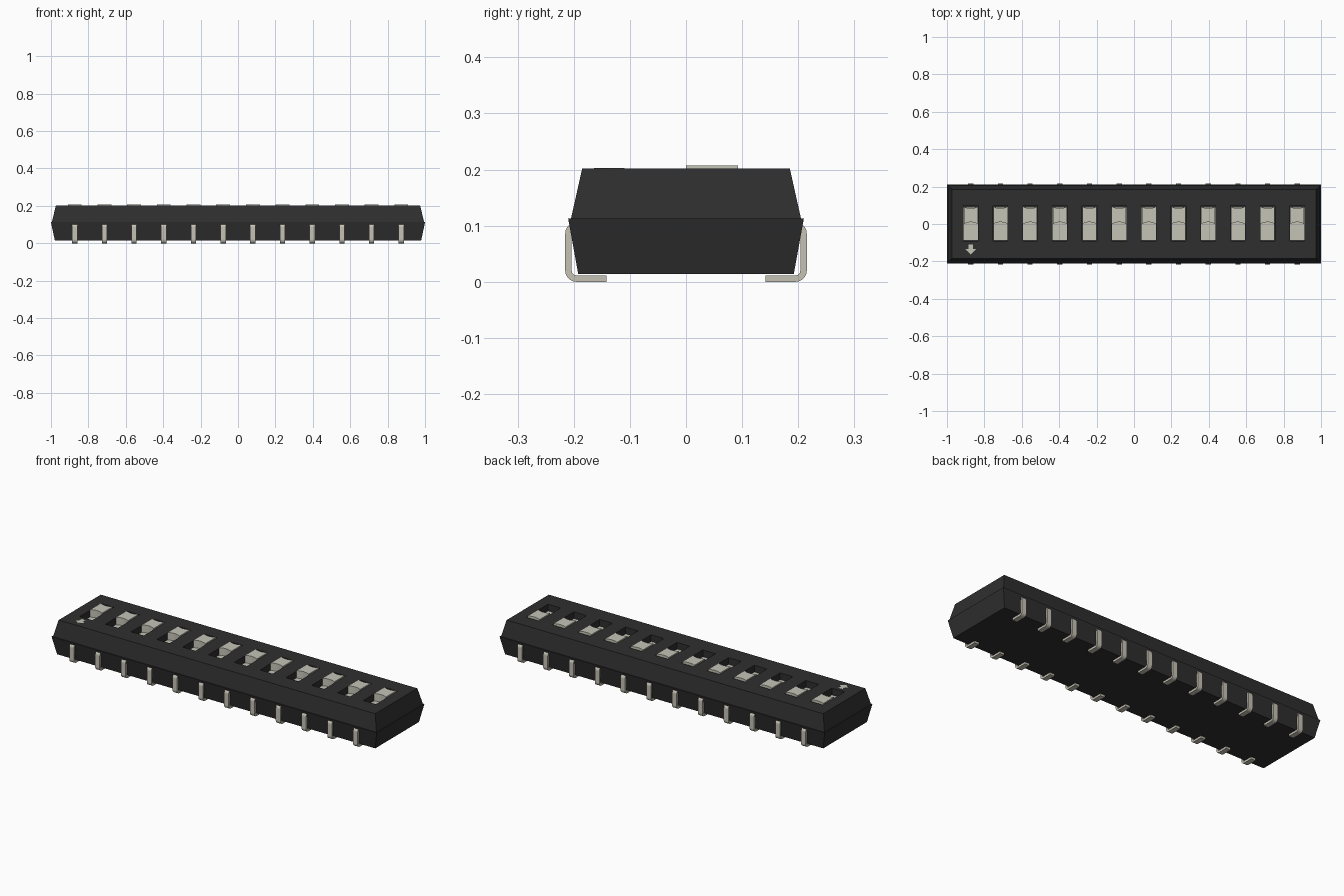
import bpy, bmesh, math
from mathutils import Vector

if "Cube" in bpy.data.objects:
    bpy.data.objects.remove(bpy.data.objects["Cube"])

COUNT, PITCH = 12, 0.1587
xs = [(i - (COUNT - 1) / 2) * PITCH for i in range(COUNT)]


def material(name, rgb):
    m = bpy.data.materials.new(name)
    m.use_nodes = True
    m.diffuse_color = (*rgb, 1)
    m.node_tree.nodes["Principled BSDF"].inputs["Base Color"].default_value = (*rgb, 1)
    return m


black = material("black plastic", (0.028, 0.028, 0.028))
cream = material("pale plastic", (0.55, 0.55, 0.47))
metal = material("tinned metal", (0.56, 0.54, 0.46))


def make(name, bm, mat):
    bmesh.ops.recalc_face_normals(bm, faces=bm.faces)
    mesh = bpy.data.meshes.new(name)
    bm.to_mesh(mesh)
    bm.free()
    mesh.materials.append(mat)
    ob = bpy.data.objects.new(name, mesh)
    bpy.context.collection.objects.link(ob)
    return ob


def prism(bm, outline, z0, z1):
    """Extrude an xy outline from z0 to z1."""
    face = bm.faces.new([bm.verts.new((x, y, z0)) for x, y in outline])
    new = bmesh.ops.extrude_face_region(bm, geom=[face])["geom"]
    bmesh.ops.translate(bm, vec=(0, 0, z1 - z0),
                        verts=[g for g in new if isinstance(g, bmesh.types.BMVert)])


def rect(x0, x1, y0, y1):
    return [(x0, y0), (x1, y0), (x1, y1), (x0, y1)]


def tapered_block(name, low, high):
    """Block between two centred rectangles given as (half x, half y, z)."""
    bm = bmesh.new()
    prism(bm, rect(-1, 1, -1, 1), 0, 1)
    for v in bm.verts:
        hx, hy, z = high if v.co.z > 0.5 else low
        v.co = (v.co.x * hx, v.co.y * hy, z)
    return make(name, bm, black)


def apply_modifier(ob, mod):
    with bpy.context.temp_override(object=ob, active_object=ob, selected_objects=[ob]):
        bpy.ops.object.modifier_apply(modifier=mod.name)


# Housing in two halves that meet at a small step
tapered_block("base", (0.979, 0.192, 0.0135), (1.0, 0.21, 0.1125))
cover = tapered_block("cover", (0.995, 0.205, 0.1125), (0.974, 0.185, 0.202))

# Switch windows cut into the cover
bm = bmesh.new()
for x in xs:
    prism(bm, rect(x - 0.039, x + 0.039, -0.09, 0.1), 0.155, 0.25)
cutter = make("window_cutter", bm, black)
cutter.hide_render = True
cut = cover.modifiers.new("windows", "BOOLEAN")
cut.operation, cut.solver, cut.object = "DIFFERENCE", "EXACT", cutter
apply_modifier(cover, cut)
bpy.data.objects.remove(cutter)


# Sliders: low plate with a raised knob whose two ends are hollowed
def knob_outline(x, half, y0, y1, dip):
    steps = [-1 + i / 4 for i in range(9)]
    front = [(x + half * t, y0 + dip * (1 - t * t)) for t in steps]
    back = [(x + half * t, y1 - dip * (1 - t * t)) for t in reversed(steps)]
    return front + back


for i, x in enumerate(xs):
    bm = bmesh.new()
    prism(bm, rect(x - 0.038, x + 0.038, -0.089, 0.09), 0.15, 0.165)
    prism(bm, knob_outline(x, 0.037, 0.0, 0.093, 0.01), 0.16, 0.207)
    make(f"slider_{i + 1}", bm, cream)


# Bent leads
def rounded(points, radius, steps=5):
    path = [Vector(points[0])]
    for a, b, c in zip(points, points[1:], points[2:]):
        a, b, c = Vector(a), Vector(b), Vector(c)
        u, w = (a - b).normalized(), (c - b).normalized()
        for k in range(steps + 1):
            t = k / steps * math.pi / 2
            path.append(b + radius * (u * (1 - math.sin(t)) + w * (1 - math.cos(t))))
    return path + [Vector(points[-1])]


centre = rounded([(0.18, 0.1), (0.2095, 0.1), (0.2095, 0.0057), (0.142, 0.0057)], 0.014)
for side, label in ((-1, "front"), (1, "back")):
    for i, x in enumerate(xs):
        bm = bmesh.new()
        rows = [[bm.verts.new((x + dx, side * p.x, p.y)) for dx in (-0.014, 0.014)]
                for p in centre]
        for a, b in zip(rows, rows[1:]):
            bm.faces.new((a[0], a[1], b[1], b[0]))
        lead = make(f"{label}_lead_{i + 1}", bm, metal)
        solid = lead.modifiers.new("thickness", "SOLIDIFY")
        solid.thickness, solid.offset, solid.use_even_offset = 0.0114, 0, True

# Direction arrow plate beside the first switch
x = xs[0]
bm = bmesh.new()
prism(bm, [(x - 0.012, -0.11), (x + 0.012, -0.11), (x + 0.012, -0.135), (x + 0.028, -0.135),
           (x, -0.164), (x - 0.028, -0.135), (x - 0.012, -0.135)], 0.2, 0.203)
make("arrow_mark", bm, cream)
